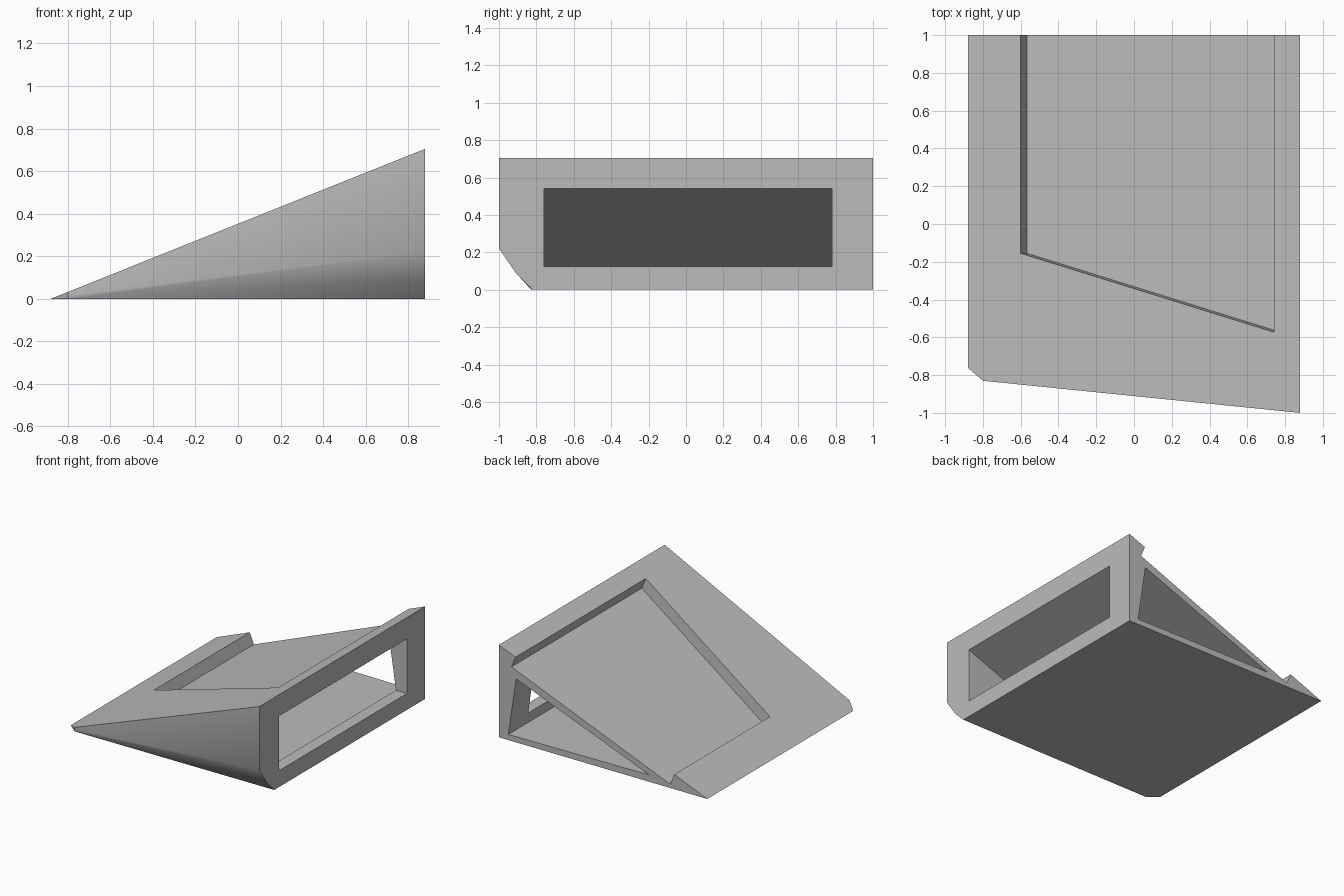
import bpy
import bmesh
from mathutils import Vector

cube = bpy.data.objects.get("Cube")
if cube:
    bpy.data.objects.remove(cube, do_unlink=True)

grey = bpy.data.materials.new("plain grey")
grey.use_nodes = True
color = (0.5, 0.5, 0.5, 1)
grey.diffuse_color = color
grey.node_tree.nodes["Principled BSDF"].inputs["Base Color"].default_value = color


def hull(name, points):
    """Closed convex solid around a few corner points."""
    bm = bmesh.new()
    verts = [bm.verts.new(p) for p in points]
    bmesh.ops.convex_hull(bm, input=verts)
    bmesh.ops.dissolve_limit(bm, angle_limit=0.005, verts=bm.verts, edges=bm.edges)
    bmesh.ops.recalc_face_normals(bm, faces=bm.faces)
    mesh = bpy.data.meshes.new(name)
    bm.to_mesh(mesh)
    bm.free()
    mesh.materials.append(grey)
    obj = bpy.data.objects.new(name, mesh)
    bpy.context.collection.objects.link(obj)
    return obj


def prism(name, profile, y0, y1):
    """Side profile (x, z) stretched along y."""
    return hull(name, [(x, y, z) for y in (y0, y1) for x, z in profile])


half, height = 0.88, 0.705
slope = height / (2 * half)


def on_top(x, y):
    return Vector((x, y, slope * (x + half)))


# Wedge body with a tapering bevel under its front edge
body = hull("wedge_body", [
    (half, 1, 0), (half, 1, height), (-half, 1, 0), (-half, -0.76, 0),
    (half, -1, height), (half, -1, 0.22), (half, -0.91, 0.09), (half, -0.82, 0),
    on_top(-0.8, -0.83), (-0.8, -0.83, 0.012), (-0.8, -0.829, 0.005), (-0.8, -0.827, 0),
])

# Tray sunk square to the sloping top, open at the back
up = Vector((-slope, 0, 1)).normalized()
outline = [(-0.6, 1.2), (-0.6, -0.155), (0.74, -0.572), (0.74, 1.2)]
tray = hull("tray_cutter", [on_top(x, y) + up * d for x, y in outline for d in (-0.09, 0.2)])

# Triangular hollow under the tray, open at the back
tip, crown, heel = (-0.39, 0.052), (0.734, 0.485), (0.8, 0.043)
hollow = prism("hollow_cutter", [tip, crown, heel], -0.76, 1.2)

# Wide opening in the tall side, its ceiling following the hollow
pitch = (crown[1] - tip[1]) / (crown[0] - tip[0])
window = prism("window_cutter", [
    (x, z) for x in (0.4, 1.0) for z in (0.125, crown[1] + pitch * (x - crown[0]))
], -0.76, 0.78)

for cutter in (tray, hollow, window):
    cutter.hide_render = True
    cutter.hide_viewport = True
    cut = body.modifiers.new(cutter.name, 'BOOLEAN')
    cut.operation = 'DIFFERENCE'
    cut.solver = 'EXACT'
    cut.object = cutter

# Bake the cuts, then smooth only the gentle bevel edge
baked = bpy.data.meshes.new_from_object(
    body.evaluated_get(bpy.context.evaluated_depsgraph_get()))
body.modifiers.clear()
body.data = baked
for cutter in (tray, hollow, window):
    bpy.data.objects.remove(cutter, do_unlink=True)
bpy.ops.object.select_all(action='DESELECT')
body.select_set(True)
bpy.context.view_layer.objects.active = body
bpy.ops.object.shade_smooth_by_angle(angle=0.35)
